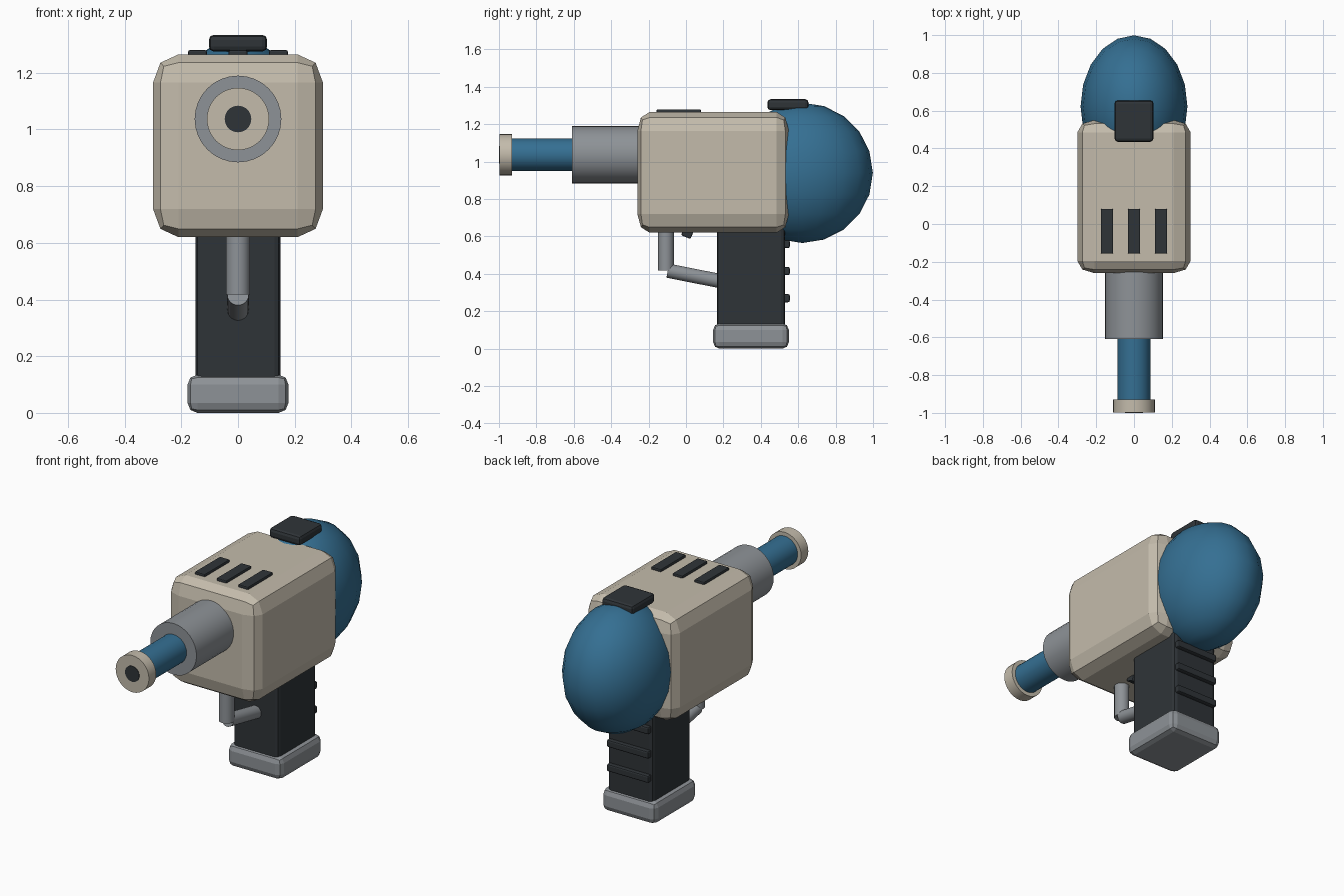
import bpy, bmesh, math
from mathutils import Vector, Matrix

if "Cube" in bpy.data.objects:
    bpy.data.objects.remove(bpy.data.objects["Cube"])


def material(name, rgb):
    m = bpy.data.materials.new(name)
    m.diffuse_color = (*rgb, 1)
    m.use_nodes = True
    m.node_tree.nodes["Principled BSDF"].inputs["Base Color"].default_value = m.diffuse_color
    return m


BEIGE = material("beige", (0.55, 0.50, 0.41))
BLUE = material("blue", (0.035, 0.16, 0.29))
DARK = material("charcoal", (0.028, 0.034, 0.039))
STEEL = material("steel", (0.27, 0.29, 0.31))


def finish(name, bm, mat, smooth_angle=None):
    bmesh.ops.recalc_face_normals(bm, faces=bm.faces)
    me = bpy.data.meshes.new(name)
    bm.to_mesh(me)
    bm.free()
    ob = bpy.data.objects.new(name, me)
    bpy.context.collection.objects.link(ob)
    me.materials.append(mat)
    if smooth_angle:
        bpy.ops.object.select_all(action='DESELECT')
        ob.select_set(True)
        bpy.context.view_layer.objects.active = ob
        bpy.ops.object.shade_smooth_by_angle(angle=math.radians(smooth_angle))
    return ob


def box(name, lo, hi, bevel, mat, stretch=(1, 1, 1), tilt=0):
    """Bevelled box between two corners; stretch scales the bevel per axis."""
    lo, hi, s = Vector(lo), Vector(hi), Vector(stretch)
    size = Vector([(h - l) / k for l, h, k in zip(lo, hi, s)])
    bm = bmesh.new()
    bmesh.ops.create_cube(bm, size=1)
    bmesh.ops.scale(bm, vec=size, verts=bm.verts)
    bmesh.ops.bevel(bm, geom=bm.edges[:], offset=bevel, segments=2,
                    profile=0.5, affect='EDGES')
    bmesh.ops.scale(bm, vec=s, verts=bm.verts)
    bm.transform(Matrix.Translation((lo + hi) / 2) @ Matrix.Rotation(tilt, 4, 'X'))
    return finish(name, bm, mat)


def rod(name, a, b, r, mat, sides=32):
    """Capped cylinder from point a to point b."""
    a, b = Vector(a), Vector(b)
    bm = bmesh.new()
    bmesh.ops.create_cone(bm, cap_ends=True, segments=sides, radius1=r,
                          radius2=r, depth=(b - a).length)
    rot = (b - a).to_track_quat('Z', 'Y').to_matrix().to_4x4()
    bm.transform(Matrix.Translation((a + b) / 2) @ rot)
    return finish(name, bm, mat, 35)


# Main housing
box("body", (-0.30, -0.26, 0.62), (0.30, 0.55, 1.265), 0.1, BEIGE, (0.9, 0.65, 1.0))

# Rear tank with its cap
bm = bmesh.new()
bmesh.ops.create_uvsphere(bm, u_segments=20, v_segments=10, radius=1)
bm.transform(Matrix.Translation((0, 0.622, 0.94)) @ Matrix.Diagonal((0.283, 0.377, 0.375, 1)))
finish("rear_tank", bm, BLUE, 40)
box("tank_cap", (-0.103, 0.435, 1.275), (0.103, 0.655, 1.334), 0.018, DARK)

# Barrel, tip and bore
BZ = 1.037
rod("barrel_sleeve", (0, -0.61, BZ), (0, -0.22, BZ), 0.153, STEEL)
rod("barrel", (0, -0.95, BZ), (0, -0.58, BZ), 0.087, BLUE)
rod("barrel_tip", (0, -0.998, BZ), (0, -0.93, BZ), 0.11, BEIGE)
rod("bore", (0, -1.0, BZ), (0, -0.97, BZ), 0.047, DARK)

# Top vents
for i in (-1, 0, 1):
    x = i * 0.143
    box(f"vent_{i + 2}", (x - 0.033, -0.157, 1.255), (x + 0.033, 0.08, 1.28), 0.006, DARK)

# Grip, its base and rear ridges
box("grip", (-0.15, 0.165, 0.10), (0.15, 0.53, 0.68), 0.022, DARK)
box("grip_base", (-0.178, 0.145, 0), (0.178, 0.55, 0.135), 0.035, STEEL)
for i in range(3):
    z = 0.27 + i * 0.145
    box(f"grip_ridge_{i + 1}", (-0.138, 0.50, z - 0.022), (0.138, 0.555, z + 0.022), 0.009, DARK)

# Trigger and guard
rod("guard_post", (0, -0.107, 0.418), (0, -0.107, 0.68), 0.042, STEEL, 24)
rod("guard_bar", (0, -0.097, 0.417), (0, 0.22, 0.354), 0.038, STEEL, 24)
box("trigger", (-0.035, 0.003, 0.59), (0.035, 0.057, 0.75), 0.006, DARK, tilt=-0.4)
